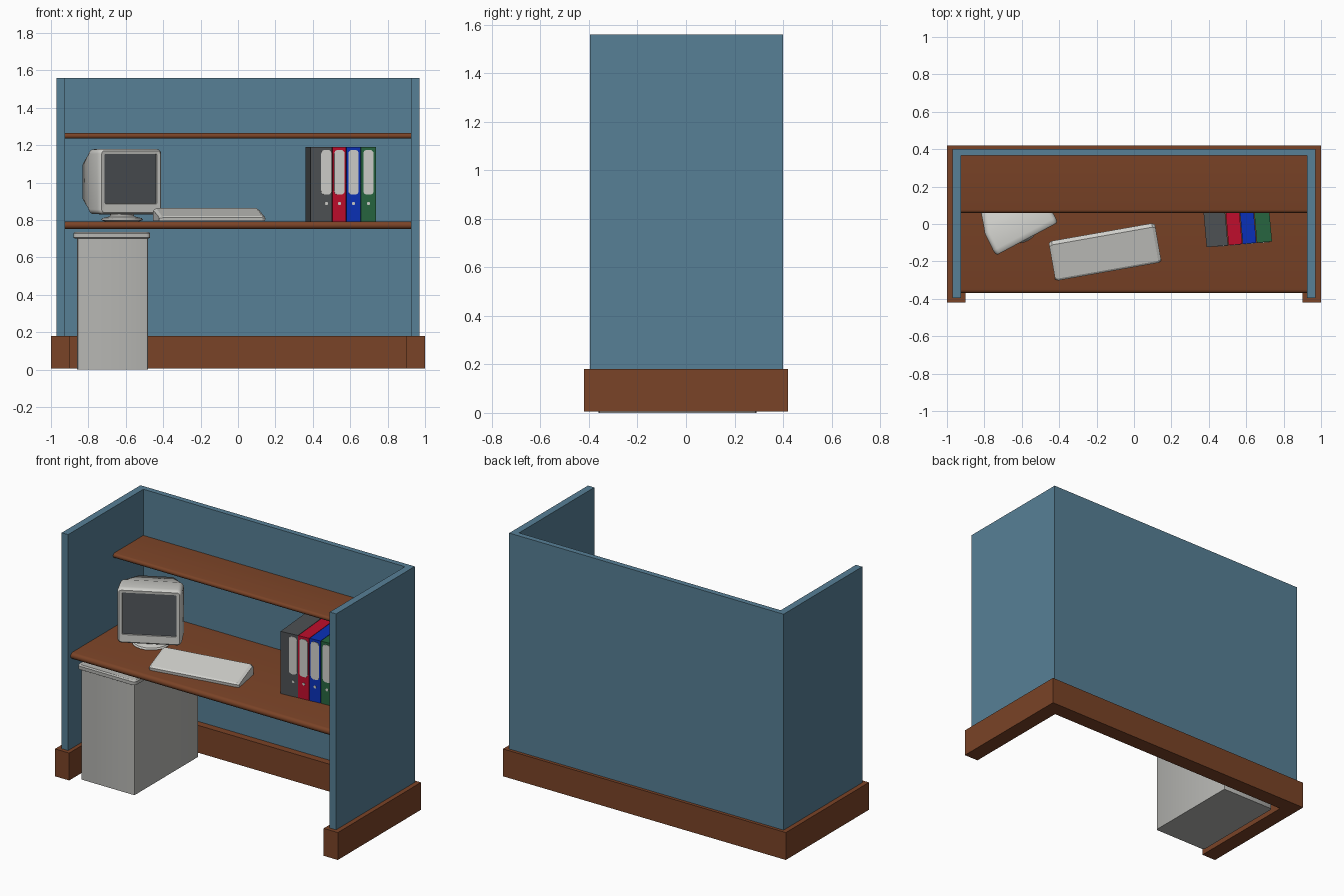
import bpy, bmesh, math
from mathutils import Matrix, Vector

if "Cube" in bpy.data.objects:
    bpy.data.objects.remove(bpy.data.objects["Cube"])


def mat(name, r, g, b):
    m = bpy.data.materials.new(name)
    m.diffuse_color = (r, g, b, 1)
    m.use_nodes = True
    m.node_tree.nodes["Principled BSDF"].inputs["Base Color"].default_value = m.diffuse_color
    return m


BLUE = mat("panel_blue", 0.095, 0.215, 0.305)
WOOD = mat("wood_brown", 0.195, 0.056, 0.020)
WHITE = mat("off_white", 0.62, 0.62, 0.59)
GREY = mat("cabinet_grey", 0.47, 0.47, 0.45)
SCREEN = mat("screen_grey", 0.085, 0.095, 0.105)
DARK = mat("folder_grey", 0.075, 0.082, 0.088)
RED = mat("folder_red", 0.52, 0.004, 0.025)
NAVY = mat("folder_blue", 0.003, 0.03, 0.48)
GREEN = mat("folder_green", 0.02, 0.13, 0.05)


def place(x, y, z, deg=0):
    return Matrix.Translation((x, y, z)) @ Matrix.Rotation(math.radians(deg), 4, 'Z')


def loft(name, rings, material, xf=None, smooth=False):
    """Closed skin through rings that all have the same number of points."""
    bm = bmesh.new()
    vs = [[bm.verts.new(p) for p in r] for r in rings]
    n = len(vs[0])
    for a, b in zip(vs, vs[1:]):
        for i in range(n):
            j = (i + 1) % n
            bm.faces.new((a[i], a[j], b[j], b[i]))
    bm.faces.new(vs[0][::-1])
    bm.faces.new(vs[-1])
    bmesh.ops.recalc_face_normals(bm, faces=bm.faces)
    if xf:
        bm.transform(xf)
    me = bpy.data.meshes.new(name)
    bm.to_mesh(me)
    bm.free()
    me.materials.append(material)
    ob = bpy.data.objects.new(name, me)
    bpy.context.collection.objects.link(ob)
    if smooth:
        bpy.ops.object.select_all(action='DESELECT')
        ob.select_set(True)
        bpy.context.view_layer.objects.active = ob
        bpy.ops.object.shade_smooth_by_angle(angle=math.radians(40))
    return ob


def rrect(w, h, r, seg=4):
    """Rounded rectangle outline centred on the origin."""
    pts = []
    for k, (sx, sy) in enumerate(((1, 1), (-1, 1), (-1, -1), (1, -1))):
        for i in range(seg + 1):
            a = math.pi / 2 * (k + i / seg)
            pts.append((sx * (w / 2 - r) + r * math.cos(a),
                        sy * (h / 2 - r) + r * math.sin(a)))
    return pts


def prism_z(name, outline, z0, z1, material):
    return loft(name, [[(x, y, z) for x, y in outline] for z in (z0, z1)], material)


def u_outline(x, y0, y1, tx, ty):
    return [(-x, y0), (-x, y1), (x, y1), (x, y0), (x - tx, y0),
            (x - tx, y1 - ty), (tx - x, y1 - ty), (tx - x, y0)]


def board(name, x, y0, y1, z0, z1):
    """Shelf board with a half-round front edge."""
    r = (z1 - z0) / 2
    prof = [(y1, z0), (y1, z1)]
    for i in range(7):
        a = math.pi / 2 + math.pi * i / 6
        prof.append((y0 + r + r * math.cos(a), z0 + r + r * math.sin(a)))
    return loft(name, [[(s * x, y, z) for y, z in prof] for s in (-1, 1)], WOOD, smooth=True)


# Cubicle walls, plinth and boards
prism_z("plinth", u_outline(1.0, -0.42, 0.42, 0.10, 0.10), 0.005, 0.18, WOOD)
prism_z("wall_panels", u_outline(0.97, -0.395, 0.40, 0.045, 0.035), 0.17, 1.56, BLUE)
board("desk_top", 0.926, -0.37, 0.366, 0.752, 0.792)
board("upper_shelf", 0.926, 0.06, 0.366, 1.235, 1.265)

# Pedestal cabinet with a rounded lid
body = rrect(0.38, 0.65, 0.012, 2)
loft("pedestal_body", [[(x - 0.67, y - 0.035, z) for x, y in body] for z in (0, 0.71)],
     GREY, smooth=True)
loft("pedestal_lid",
     [[(x - 0.675, y - 0.035, z) for x, y in rrect(0.41 - d, 0.67 - d, 0.02, 3)]
      for z, d in ((0.700, 0.02), (0.706, 0), (0.727, 0), (0.735, 0.014))],
     GREY, smooth=True)

# Monitor: local origin at the middle of its front, depth along +y
MON = place(-0.572, -0.08, 1.005, 28)


def mon_ring(w, h, r, y, dz=0):
    return [(x, y, z + dz) for x, z in rrect(w, h, r)]


loft("monitor_case", [
    mon_ring(0.312, 0.262, 0.006, 0.014, 0.015),
    mon_ring(0.318, 0.268, 0.008, 0.002, 0.015),
    mon_ring(0.355, 0.330, 0.016, 0.000),
    mon_ring(0.372, 0.346, 0.024, 0.008),
    mon_ring(0.378, 0.350, 0.026, 0.030),
    mon_ring(0.372, 0.346, 0.026, 0.130),
    mon_ring(0.345, 0.320, 0.030, 0.170),
    mon_ring(0.260, 0.240, 0.040, 0.310),
    mon_ring(0.230, 0.210, 0.040, 0.325)], WHITE, MON, smooth=True)
loft("monitor_screen", [mon_ring(0.314, 0.264, 0.006, 0.016, 0.015),
                        mon_ring(0.314, 0.264, 0.006, 0.008, 0.015)], SCREEN, MON)


def circle(r, z, n=24):
    return [(r * math.cos(2 * math.pi * i / n), r * math.sin(2 * math.pi * i / n), z)
            for i in range(n)]


loft("monitor_stand", [circle(0.085, 0), circle(0.112, 0.010), circle(0.105, 0.020),
                       circle(0.065, 0.030), circle(0.060, 0.055)],
     WHITE, place(-0.62, 0.01, 0.79), smooth=True)

# Keyboard: wedge profile with narrowed ends
wedge = [(-0.105, 0.004), (-0.108, 0.022), (-0.098, 0.030), (0.085, 0.073),
         (0.106, 0.060), (0.106, 0.004)]


def key_ring(x, drop):
    return [(x, y * (1 - drop), z * (1 - 2 * drop)) for y, z in wedge]


loft("keyboard", [key_ring(-0.288, 0.08), key_ring(-0.272, 0),
                  key_ring(0.272, 0), key_ring(0.288, 0.08)],
     WHITE, place(-0.155, -0.148, 0.79, 10))

# Row of ring binders, each with a spine label and a finger-hole disc
ROW = place(0.388, -0.124, 0.79, 5)
x = 0.0
for name, width, colour, off in (("grey", 0.118, DARK, 0.027), ("red", 0.076, RED, 0),
                                 ("blue", 0.076, NAVY, 0), ("green", 0.084, GREEN, 0)):
    w = width - 0.003
    loft(name + "_binder", [[(x + a, y, z) for a, z in
                             ((0, 0), (w, 0), (w, 0.4), (0, 0.4))] for y in (0, 0.30)],
         colour, ROW)
    cx = x + w / 2 + off
    loft(name + "_binder_label", [[(cx + a, y, 0.265 + z) for a, z in
                                   rrect(0.055, 0.24, 0.02)] for y in (0.002, -0.003)],
         WHITE, ROW)
    loft(name + "_binder_hole", [[(cx + a, y, 0.098 + b) for a, b, _ in circle(0.009, 0, 10)]
                                 for y in (0.002, -0.002)], WHITE, ROW)
    x += width
